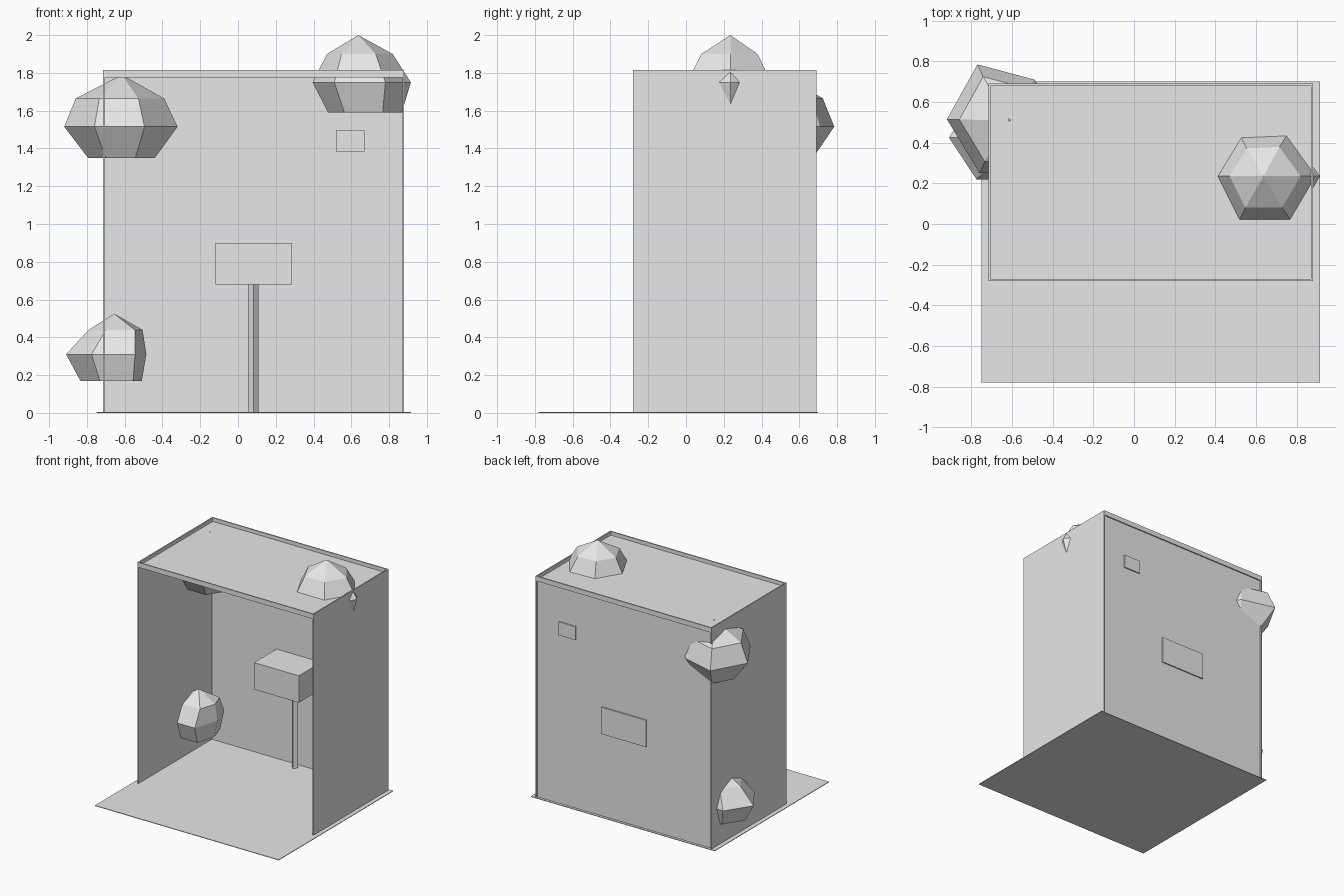
import bpy, bmesh, math
from mathutils import Vector

if "Cube" in bpy.data.objects:
    bpy.data.objects.remove(bpy.data.objects["Cube"])

grey = bpy.data.materials.new("light_grey")
grey.diffuse_color = (0.8, 0.8, 0.8, 1)
grey.use_nodes = True
grey.node_tree.nodes["Principled BSDF"].inputs["Base Color"].default_value = grey.diffuse_color


def finish(name, bm):
    bmesh.ops.recalc_face_normals(bm, faces=bm.faces)
    mesh = bpy.data.meshes.new(name)
    bm.to_mesh(mesh)
    bm.free()
    mesh.materials.append(grey)
    obj = bpy.data.objects.new(name, mesh)
    bpy.context.collection.objects.link(obj)
    return obj


def box(name, x0, x1, y0, y1, z0, z1):
    bm = bmesh.new()
    bmesh.ops.create_cube(bm, size=1)
    for v in bm.verts:
        v.co = ((x0 + x1) / 2 + v.co.x * (x1 - x0),
                (y0 + y1) / 2 + v.co.y * (y1 - y0),
                (z0 + z1) / 2 + v.co.z * (z1 - z0))
    return finish(name, bm)


def bush(name, belt, belt_z, apex, upper, lower):
    """Faceted dome: belt outline, with scaled rings (z, scale, centre x) above and below."""
    bm = bmesh.new()
    cx = (min(p[0] for p in belt) + max(p[0] for p in belt)) / 2
    cy = apex[1]
    rings = []
    for z, s, mid in (lower, (belt_z, 1, cx), upper):
        rings.append([bm.verts.new((mid + (x - cx) * s, cy + (y - cy) * s, z))
                      for x, y in belt])
    top = bm.verts.new(apex)
    n = len(belt)
    for i in range(n):
        j = (i + 1) % n
        for a, b in zip(rings, rings[1:]):
            bm.faces.new((a[i], a[j], b[j], b[i]))
        bm.faces.new((rings[-1][i], rings[-1][j], top))
    bm.faces.new(rings[0][::-1])
    return finish(name, bm)


# Shelter extents and sheet thickness
L, R, F, B, T = -0.715, 0.88, -0.28, 0.69, 0.01
EAVE, TOP = 1.785, 1.815

# Floor and walls
box("floor", -0.75, 0.915, -0.78, 0.70, 0, 0.005)
box("left_wall", L, L + T, F, B, 0, EAVE - T)
box("right_wall", R - T, R, F, B, 0, EAVE - T)
box("back_wall", L + T, R - T, B - 0.02, B - 0.01, 0, EAVE - T)

# Flat roof with raised rim
box("roof", L, R, F, B, EAVE - T, EAVE)
box("rim_left", L, L + T, F, B, EAVE, TOP)
box("rim_right", R - T, R, F, B, EAVE, TOP)
box("rim_front", L + T, R - T, F, F + T, EAVE, TOP)
box("rim_back", L + T, R - T, B - T, B, EAVE, TOP)

# Boxes that reach through the back wall
box("large_box", -0.12, 0.285, 0.38, 0.69, 0.68, 0.90)
box("small_box", 0.52, 0.67, 0.60, 0.69, 1.385, 1.495)

# Four-sided post under the large box
bm = bmesh.new()
bmesh.ops.create_cone(bm, cap_ends=True, segments=4, radius1=0.027, radius2=0.027, depth=0.68)
bmesh.ops.translate(bm, verts=bm.verts, vec=Vector((0.081, 0.62, 0.34)))
finish("post", bm)

# Faceted bushes
bush("roof_bush",
     [(.395, .235), (.51, .005), (.78, .005), (.915, .235), (.76, .45), (.52, .44)],
     1.75, (.637, .235, 2.0), (1.90, .67, .645), (1.59, .75, .672))
bush("upper_bush",
     [(-.92, .515), (-.76, .25), (-.495, .25), (-.32, .51), (-.49, .71), (-.77, .785)],
     1.515, (-.615, .51, 1.79), (1.665, .78, -.625), (1.35, .59, -.617))
bush("lower_bush",
     [(-.91, .425), (-.775, .22), (-.545, .22), (-.485, .425), (-.545, .60), (-.775, .63)],
     .31, (-.655, .425, .525), (.44, .67, -.648), (.17, .765, -.672))
